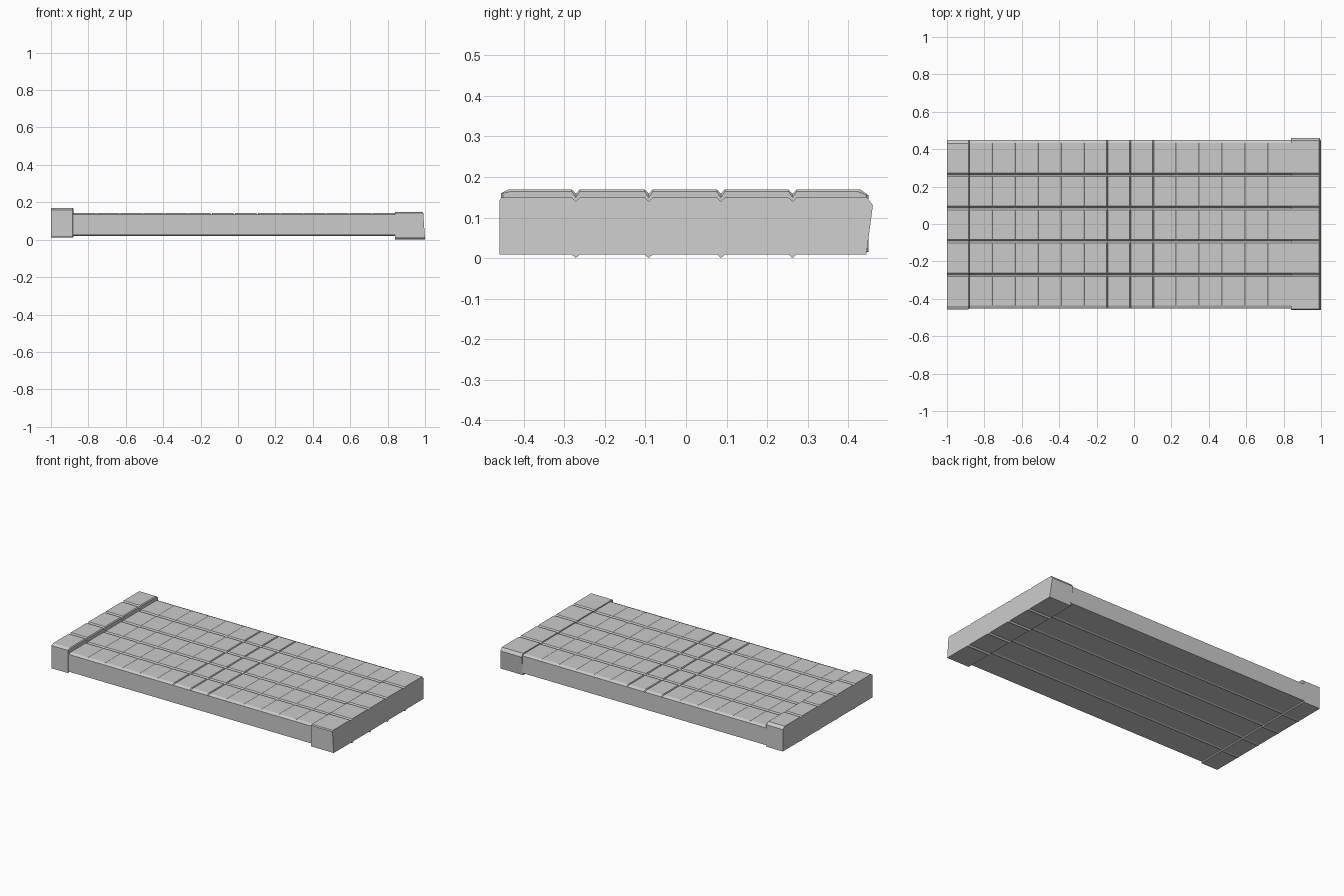
import bpy, bmesh

if "Cube" in bpy.data.objects:
    bpy.data.objects.remove(bpy.data.objects["Cube"])

GROOVES = (-0.272, -0.092, 0.086, 0.263)


def section(left, right, bottom, top, ridge, notch, drop=0.0):
    """Closed y/z outline: left=(base y, side y, side z, top y), right likewise."""
    pts = [(left[0], bottom)]
    # beads under the board
    for g in GROOVES:
        pts += [(g - 0.01, bottom), (g, bottom - ridge), (g + 0.01, bottom)]
    pts += [(right[0], bottom), (right[1], right[2]), (right[3], top - drop)]
    # plank gaps on the top
    for g in reversed(GROOVES):
        pts += [(g + 0.01, top - drop), (g, top - notch), (g - 0.01, top - drop)]
    pts += [(left[3], top - drop), (left[1], left[2])]
    return pts


def loft(name, stations):
    """Skin a list of (x, outline) or (function of z, outline) stations."""
    bm = bmesh.new()
    rings = [[bm.verts.new((x(z) if callable(x) else x, y, z)) for y, z in outline]
             for x, outline in stations]
    n = len(rings[0])
    for a, b in zip(rings, rings[1:]):
        for i in range(n):
            j = (i + 1) % n
            bm.faces.new((a[i], a[j], b[j], b[i]))
    bm.faces.new(rings[0])
    bm.faces.new(rings[-1][::-1])
    bmesh.ops.recalc_face_normals(bm, faces=bm.faces)
    mesh = bpy.data.meshes.new(name)
    bm.to_mesh(mesh)
    bm.free()
    obj = bpy.data.objects.new(name, mesh)
    bpy.context.collection.objects.link(obj)
    return obj


# Long planked board with fourteen shallow cross seams
def board(drop=0.0):
    return section((-0.453, -0.453, 0.134, -0.435), (0.45, 0.45, 0.134, 0.432),
                   0.024, 0.142, 0.005, 0.012, drop)


x0, x1, count = -0.885, 0.845, 14
step = 1.72 / count
stations = [(x0, board())]
for k in range(1, count):
    x = -0.88 + k * step
    deep = k in (6, 7, 8)
    w, d = (0.005, 0.008) if deep else (0.006, 0.003)
    stations += [(x - w, board()), (x, board(d)), (x + w, board())]
stations.append((x1, board()))
loft("planked_board", stations)


# Raised cap on the left end, with eased edges at the inner face
def left_cap(e):
    return section((-0.456 + e, -0.456 + e, 0.160, -0.438 + e),
                   (0.45 - e, 0.45 - e, 0.155, 0.43 - e),
                   0.015 + e, 0.169 - e, 0.004, 0.010 + e)


loft("left_end_cap", [(-1.0, left_cap(0.0)), (-0.884, left_cap(0.0)),
                      (-0.879, left_cap(0.005))])

# Lower cap on the right end, flaring at the back and leaning at the end face
right_outline = section((-0.46, -0.46, 0.143, -0.455), (0.445, 0.461, 0.13, 0.447),
                        0.009, 0.149, 0.009, 0.009)
loft("right_end_cap", [(0.84, right_outline),
                       (lambda z: 1.0 - 0.01 * z / 0.149, right_outline)])
